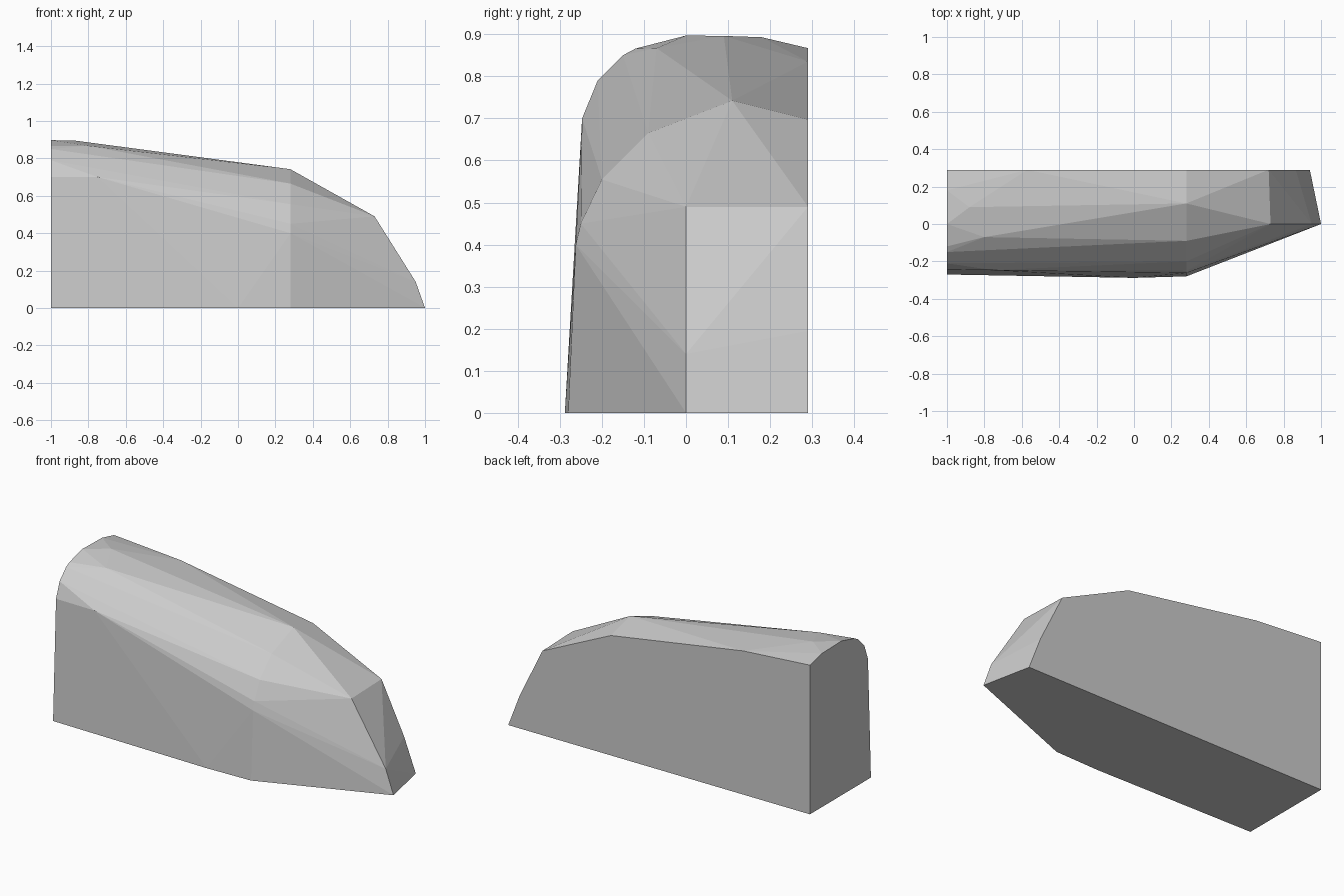
import bpy
import bmesh
import math

cube = bpy.data.objects.get("Cube")
if cube:
    bpy.data.objects.remove(cube, do_unlink=True)

# One plain grey material
mat = bpy.data.materials.new("stone_grey")
mat.use_nodes = True
grey = (0.6, 0.6, 0.6, 1)
mat.diffuse_color = grey
mat.node_tree.nodes["Principled BSDF"].inputs["Base Color"].default_value = grey

BACK = 0.29  # flat back wall

# Cross-sections as (y, z) profiles at each x station
sections = {
    # tall arched end wall
    -1.0: [(-0.27, 0), (-0.243, 0.70), (-0.21, 0.79), (-0.15, 0.85), (-0.12, 0.866),
           (0.0, 0.897), (0.18, 0.893), (BACK, 0.867), (BACK, 0)],
    # crown and shoulder points
    -0.88: [(0.09, 0.896)],
    -0.80: [(-0.07, 0.867)],
    -0.75: [(-0.247, 0.70)],
    -0.57: [(BACK, 0.835)],
    0.0: [(-0.288, 0)],
    # shoulder where the nose begins
    0.28: [(-0.28, 0), (-0.262, 0.40), (-0.25, 0.45), (-0.20, 0.555),
           (-0.09, 0.665), (0.11, 0.742), (BACK, 0.697)],
    # sloping nose
    0.72: [(BACK, 0.49)],
    0.73: [(0, 0.49)],
    0.865: [(BACK, 0.195)],
    0.95: [(0, 0.14)],
    0.94: [(BACK, 0)],
    1.0: [(0, 0)],
}

# Faceted shell wrapped around the sections
bm = bmesh.new()
for x, profile in sections.items():
    for y, z in profile:
        bm.verts.new((x, y, z))
hull = bmesh.ops.convex_hull(bm, input=bm.verts)
spare = {g for g in hull["geom_interior"] + hull["geom_unused"]
         if isinstance(g, bmesh.types.BMVert)}
bmesh.ops.delete(bm, geom=list(spare), context="VERTS")
bmesh.ops.dissolve_limit(bm, angle_limit=math.radians(0.3),
                         verts=bm.verts, edges=bm.edges)
bmesh.ops.recalc_face_normals(bm, faces=bm.faces)

mesh = bpy.data.meshes.new("faceted_block")
bm.to_mesh(mesh)
bm.free()
mesh.materials.append(mat)
block = bpy.data.objects.new("faceted_block", mesh)
bpy.context.collection.objects.link(block)
